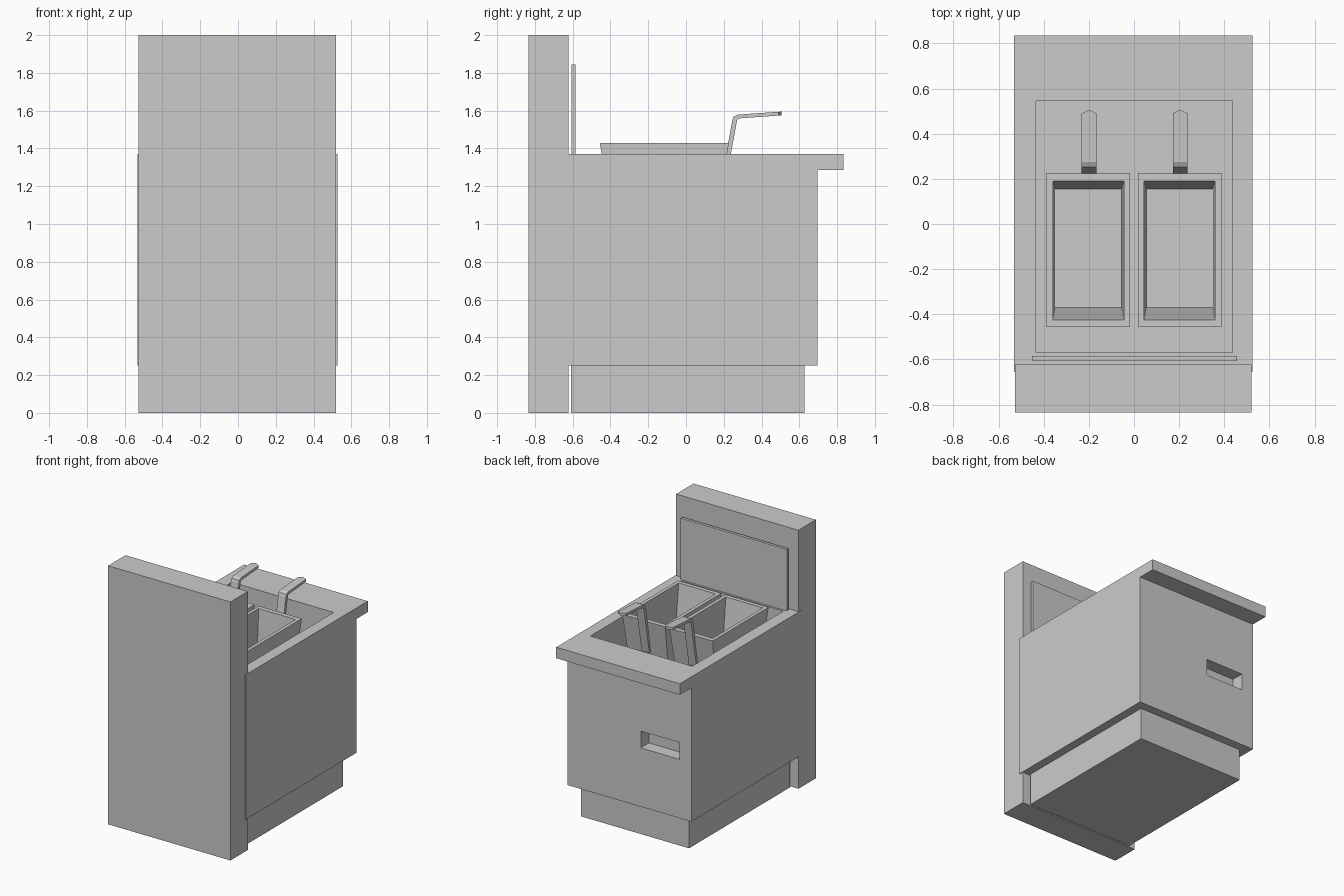
import bpy, bmesh

if "Cube" in bpy.data.objects:
    bpy.data.objects.remove(bpy.data.objects["Cube"])


def make(name, verts, faces):
    me = bpy.data.meshes.new(name)
    me.from_pydata(verts, [], faces)
    bm = bmesh.new()
    bm.from_mesh(me)
    bmesh.ops.recalc_face_normals(bm, faces=bm.faces)
    bm.to_mesh(me)
    bm.free()
    ob = bpy.data.objects.new(name, me)
    bpy.context.collection.objects.link(ob)
    return ob


def skin(name, rings):
    """Join equal-sized vertex rings into a tube closed at both ends."""
    n = len(rings[0])
    verts = [v for r in rings for v in r]
    faces = [(k * n + i, k * n + (i + 1) % n, (k + 1) * n + (i + 1) % n, (k + 1) * n + i)
             for k in range(len(rings) - 1) for i in range(n)]
    faces += [tuple(range(n)), tuple(range(len(verts) - n, len(verts)))]
    return make(name, verts, faces)


def rect(x0, x1, y0, y1, z):
    return [(x0, y0, z), (x1, y0, z), (x1, y1, z), (x0, y1, z)]


def box(name, x0, x1, y0, y1, z0, z1):
    return skin(name, [rect(x0, x1, y0, y1, z0), rect(x0, x1, y0, y1, z1)])


def cut(ob, cutter):
    mod = ob.modifiers.new("cut", 'BOOLEAN')
    mod.operation = 'DIFFERENCE'
    mod.solver = 'EXACT'
    mod.object = cutter
    bpy.context.view_layer.objects.active = ob
    bpy.ops.object.modifier_apply(modifier=mod.name)
    bpy.data.objects.remove(cutter)


# Back splash, its raised panel and the plinth
box("back_splash", -0.527, 0.52, -0.835, -0.622, 0, 2)
box("splash_panel", -0.453, 0.457, -0.607, -0.585, 1.36, 1.845)
box("plinth", -0.465, 0.46, -0.61, 0.627, 0, 0.26)

# Cabinet with overhanging worktop, fryer basin and door-grip recess
profile = [(-0.655, 0.25), (0.695, 0.25), (0.695, 1.285), (0.835, 1.285),
           (0.835, 1.37), (-0.655, 1.37)]
cabinet = skin("cabinet", [[(x, y, z) for y, z in profile] for x in (-0.532, 0.526)])
cut(cabinet, box("basin_cutter", -0.435, 0.437, -0.57, 0.545, 0.95, 1.5))
cut(cabinet, box("grip_cutter", -0.43, -0.10, 0.595, 0.8, 0.705, 0.835))

# Handle path: y, z, half width, half thickness direction (y, z)
path = [(0.190, 1.18, 0.033, -0.012, 0.002),
        (0.257, 1.545, 0.033, -0.012, 0.003),
        (0.262, 1.560, 0.033, -0.010, 0.008),
        (0.277, 1.569, 0.033, -0.003, 0.010),
        (0.490, 1.584, 0.033, 0.0, 0.010),
        (0.505, 1.585, 0.004, 0.0, 0.010)]

# Two tapered frying baskets with strap handles
for side, cx in (("left", -0.202), ("right", 0.202)):
    skin("basket_" + side, [
        rect(cx - 0.168, cx + 0.168, -0.39, 0.168, 1.06),
        rect(cx - 0.185, cx + 0.185, -0.457, 0.227, 1.43),
        rect(cx - 0.158, cx + 0.158, -0.425, 0.19, 1.43),
        rect(cx - 0.147, cx + 0.147, -0.37, 0.155, 1.08)])
    hx = cx + 0.003
    skin("handle_" + side, [
        [(hx - w, y + a, z + b), (hx + w, y + a, z + b),
         (hx + w, y - a, z - b), (hx - w, y - a, z - b)]
        for y, z, w, a, b in path])
